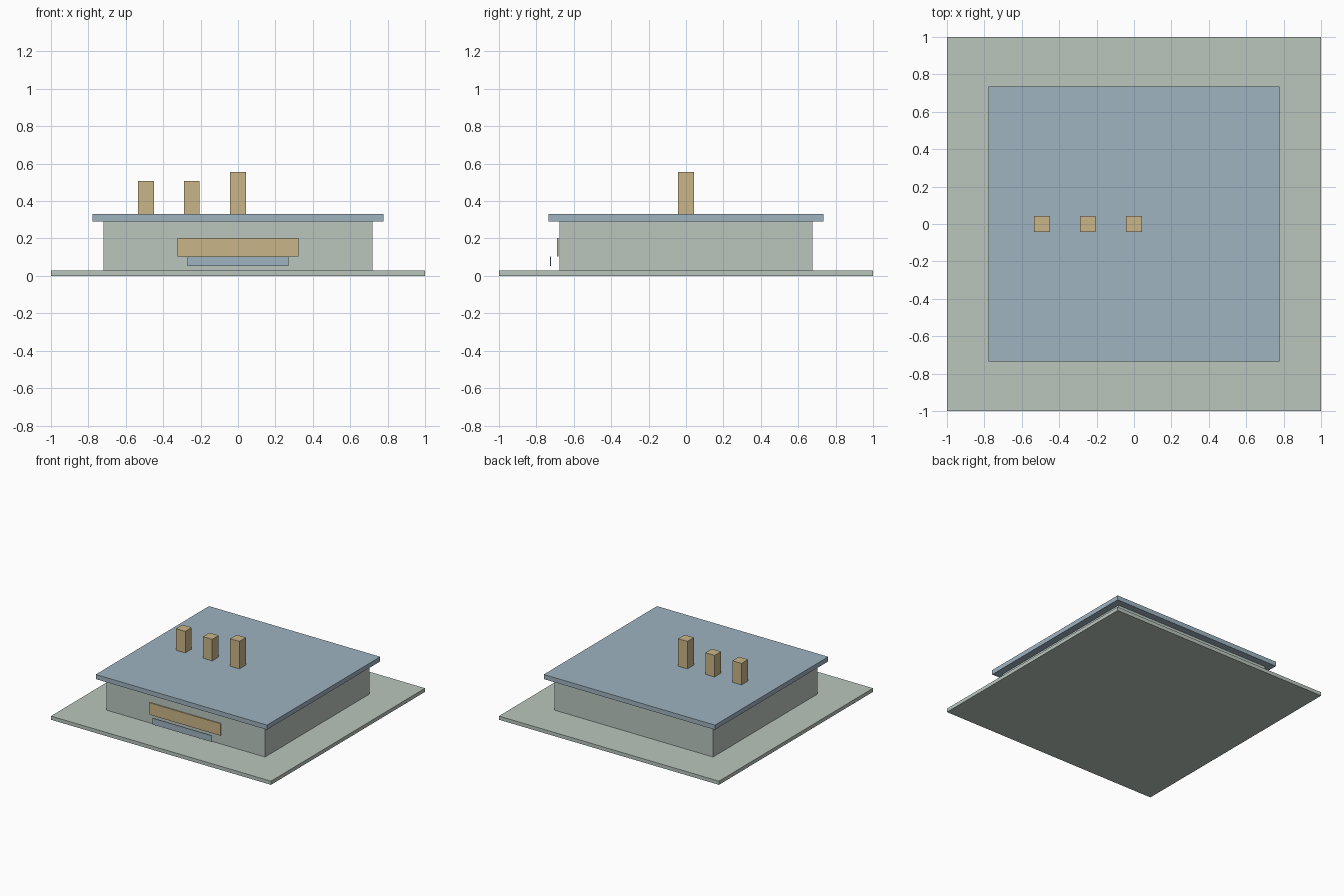
import bpy

default = bpy.data.objects.get("Cube")
if default:
    bpy.data.objects.remove(default, do_unlink=True)


def linear(c):
    c /= 255
    return c / 12.92 if c <= 0.04045 else ((c + 0.055) / 1.055) ** 2.4


def material(name, *rgb):
    mat = bpy.data.materials.new(name)
    mat.use_nodes = True
    colour = [linear(c) for c in rgb] + [1]
    mat.diffuse_color = colour
    mat.node_tree.nodes["Principled BSDF"].inputs["Base Color"].default_value = colour
    return mat


def box(name, mat, x, y, z):
    """Box spanning the given (low, high) ranges."""
    spans = (x, y, z)
    bpy.ops.mesh.primitive_cube_add(size=1, location=[(a + b) / 2 for a, b in spans])
    obj = bpy.context.object
    obj.name = name
    obj.scale = [b - a for a, b in spans]
    bpy.ops.object.transform_apply(location=False, rotation=False, scale=True)
    obj.data.materials.append(mat)
    return obj


def sym(half):
    return (-half, half)


green = material("pale grey green", 186, 198, 190)
blue = material("dusty blue", 159, 179, 193)
tan = material("sand tan", 201, 181, 135)

# Ground slab, walls and overhanging flat roof
box("ground_slab", green, sym(1), sym(1), (0, 0.03))
box("walls", green, sym(0.72), sym(0.677), (0.03, 0.292))
box("roof", blue, sym(0.778), sym(0.735), (0.292, 0.33))

# Sign board on the front wall and the thin panel hanging ahead of it
box("front_sign", tan, sym(0.324), (-0.689, -0.681), (0.104, 0.202))
box("front_panel", blue, sym(0.27), (-0.726, -0.721), (0.052, 0.104))

# Row of roof chimneys, the middle one taller
for name, x, top in (("outer_chimney", -0.492, 0.507),
                     ("inner_chimney", -0.247, 0.507),
                     ("centre_chimney", 0, 0.556)):
    box(name, tan, (x - 0.042, x + 0.042), sym(0.042), (0.33, top))
